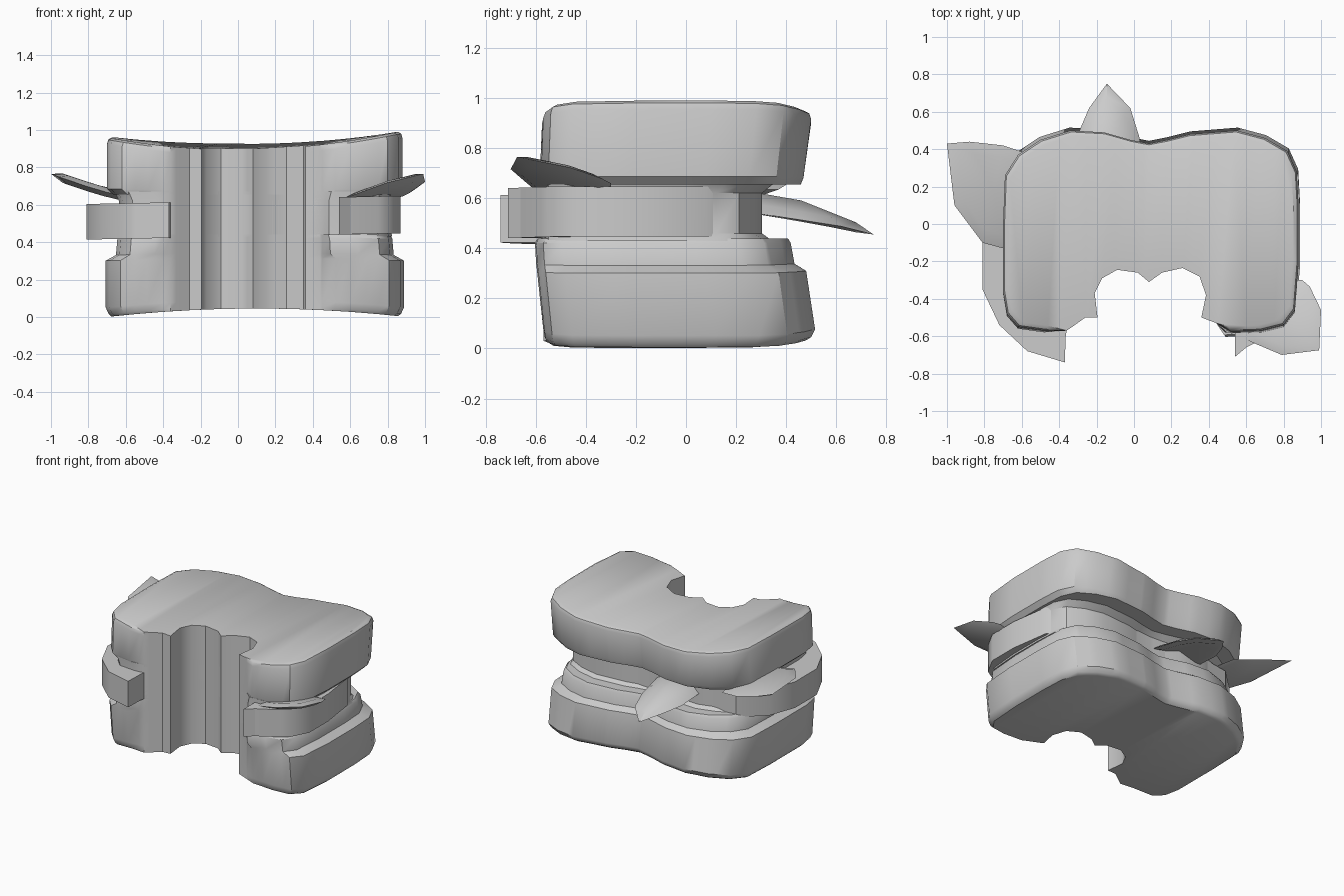
import bpy, bmesh, math
from mathutils import Vector

if "Cube" in bpy.data.objects:
    bpy.data.objects.remove(bpy.data.objects["Cube"])

CX, CY = 0.09, -0.04

# Bitten edge, left to right
BITE = [(-0.36, -0.57), (-0.33, -0.55), (-0.26, -0.50), (-0.195, -0.50), (-0.21, -0.37),
        (-0.17, -0.29), (-0.09, -0.245), (0.02, -0.26), (0.08, -0.31), (0.15, -0.26),
        (0.26, -0.235), (0.35, -0.28), (0.385, -0.38), (0.36, -0.50), (0.44, -0.53)]

# Crust outline, continuing counter-clockwise
CRUST = [(0.52, -0.575), (0.68, -0.57), (0.80, -0.54), (0.86, -0.46), (0.88, -0.2),
         (0.88, 0.1), (0.87, 0.28), (0.82, 0.39), (0.70, 0.46), (0.55, 0.50),
         (0.30, 0.48), (0.18, 0.45), (0.08, 0.43), (-0.02, 0.45), (-0.16, 0.49),
         (-0.34, 0.50), (-0.50, 0.45), (-0.62, 0.37), (-0.69, 0.26), (-0.70, 0.0),
         (-0.70, -0.36), (-0.68, -0.48), (-0.62, -0.55), (-0.48, -0.57)]


def finish(bm, name):
    bmesh.ops.recalc_face_normals(bm, faces=bm.faces)
    me = bpy.data.meshes.new(name)
    bm.to_mesh(me)
    bm.free()
    ob = bpy.data.objects.new(name, me)
    bpy.context.collection.objects.link(ob)
    bpy.ops.object.select_all(action='DESELECT')
    ob.select_set(True)
    bpy.context.view_layer.objects.active = ob
    bpy.ops.object.shade_smooth_by_angle(angle=math.radians(35))
    return ob


def cut(bm, xs):
    for x in xs:
        bmesh.ops.bisect_plane(bm, geom=bm.verts[:] + bm.edges[:] + bm.faces[:],
                               plane_co=(x, 0, 0), plane_no=(1, 0, 0))


def loft(name, rings, bend=None, outer=CRUST):
    """Stack rings (z, scale x, scale y, shift y); the bite stays straight."""
    bm = bmesh.new()
    loops = []
    for z, sx, sy, dy in rings:
        pts = BITE + [(CX + (x - CX) * sx, CY + (y - CY) * sy + dy) for x, y in outer]
        loops.append([bm.verts.new((x, y, z)) for x, y in pts])
    n = len(loops[0])
    for a, b in zip(loops, loops[1:]):
        for i in range(n):
            j = (i + 1) % n
            bm.faces.new((a[i], a[j], b[j], b[i]))
    bm.faces.new(loops[0][::-1])
    bm.faces.new(loops[-1])
    if bend:
        cut(bm, [-0.55, -0.4, -0.25, -0.1, 0.05, 0.2, 0.32, 0.45, 0.6, 0.75])
        for v in bm.verts:
            v.co.z += bend(v.co)
    return finish(bm, name)


# Bread slices, sagging top and arched base
def sag(c):
    t = max(0, (c.z - 0.66) / 0.25)
    u = c.x / 0.88
    return t * (0.085 * u * u + 0.04 * c.y * (1 - abs(u)))


def arch(c):
    t = max(0, 1 - c.z / 0.44)
    return t * (0.045 - 0.043 * min(1, ((c.x - 0.1) / 0.78) ** 2))


loft("bottom_bread", [(0, .97, .96, 0), (.015, .99, .99, .005), (.05, 1.01, 1.01, .01),
                      (.30, 1.01, 1.0, -.02), (.33, .94, .96, -.045),
                      (.42, .93, .95, -.055), (.44, .91, .93, -.055)], arch)
loft("top_bread", [(.655, .96, .96, -.02), (.68, 1, .98, -.02), (.88, 1, 1, 0),
                   (.90, .99, .985, 0), (.91, .965, .95, 0)], sag)

# Soft middle between the slices
loft("filling_core", [(.43, .93, .86, -.08), (.46, .92, .82, -.10),
                      (.62, .92, .82, -.10), (.67, .95, .88, -.07)])

# Meat slice with torn ends at the bite
MEAT = [(0.54, -0.58), (0.54, -0.71), (0.60, -0.66), (0.68, -0.62), (0.80, -0.55),
        (0.87, -0.42), (0.87, -0.2), (0.83, 0.08), (0.72, 0.22), (0.50, 0.29),
        (0.08, 0.26), (-0.30, 0.29), (-0.58, 0.25), (-0.74, 0.1), (-0.81, -0.1),
        (-0.81, -0.35), (-0.72, -0.54), (-0.57, -0.68), (-0.37, -0.74), (-0.365, -0.60)]
loft("meat", [(.43, 1, 1, 0), (.62, 1, 1, 0)],
     lambda c: 0.02 * c.x + (0.01 if c.z > .5 and c.x > 0.4 else 0), MEAT)


# Lettuce leaves, tapered towards the outline
def leaf(name, pts, z, thick, centre, xs=()):
    bm = bmesh.new()
    rim = [bm.verts.new((x, y, 0)) for x, y in pts]
    for v in rim:
        v.co.z = z(v.co.x, v.co.y)
    m = len(rim)
    cx, cy = centre
    for side in (1, -1):
        inner = []
        for v in rim:
            p = v.co.lerp(Vector((cx, cy, 0)), 0.25)
            inner.append(bm.verts.new((p.x, p.y, z(p.x, p.y) + side * thick / 2)))
        mid = bm.verts.new((cx, cy, z(cx, cy) + side * thick / 2))
        for i in range(m):
            j = (i + 1) % m
            bm.faces.new((rim[i], rim[j], inner[j], inner[i]))
            bm.faces.new((inner[i], inner[j], mid))
    return finish(bm, name)


leaf("left_lettuce", [(-1.0, .43), (-.88, .44), (-.70, .42), (-.55, .37), (-.5, .1),
                      (-.55, -.12), (-.70, -.13), (-.81, -.10), (-.96, .10)],
     lambda x, y: .635 + .13 * max(0, (-x - .55) / .45) ** 1.3, .05, (-.75, .17))
leaf("right_lettuce", [(.90, -.30), (.94, -.335), (1.0, -.46), (.99, -.675), (.79, -.70),
                       (.66, -.645), (.56, -.60), (.6, -.4), (.75, -.3)],
     lambda x, y: .60 + .275 * (x - .66) + .216 * (-y - .33), .04, (.82, -.5))
leaf("back_lettuce", [(-.145, .75), (-.24, .62), (-.30, .48), (-.32, .25), (-.145, .2),
                      (.05, .25), (.03, .46), (-.02, .62)],
     lambda x, y: .545 - .20 * max(0, y - .3) + .06 * max(0, 1 - abs(x + .145) / .17)
     * max(0, min(1, (.75 - y) / .3)), .04, (-.145, .46))
